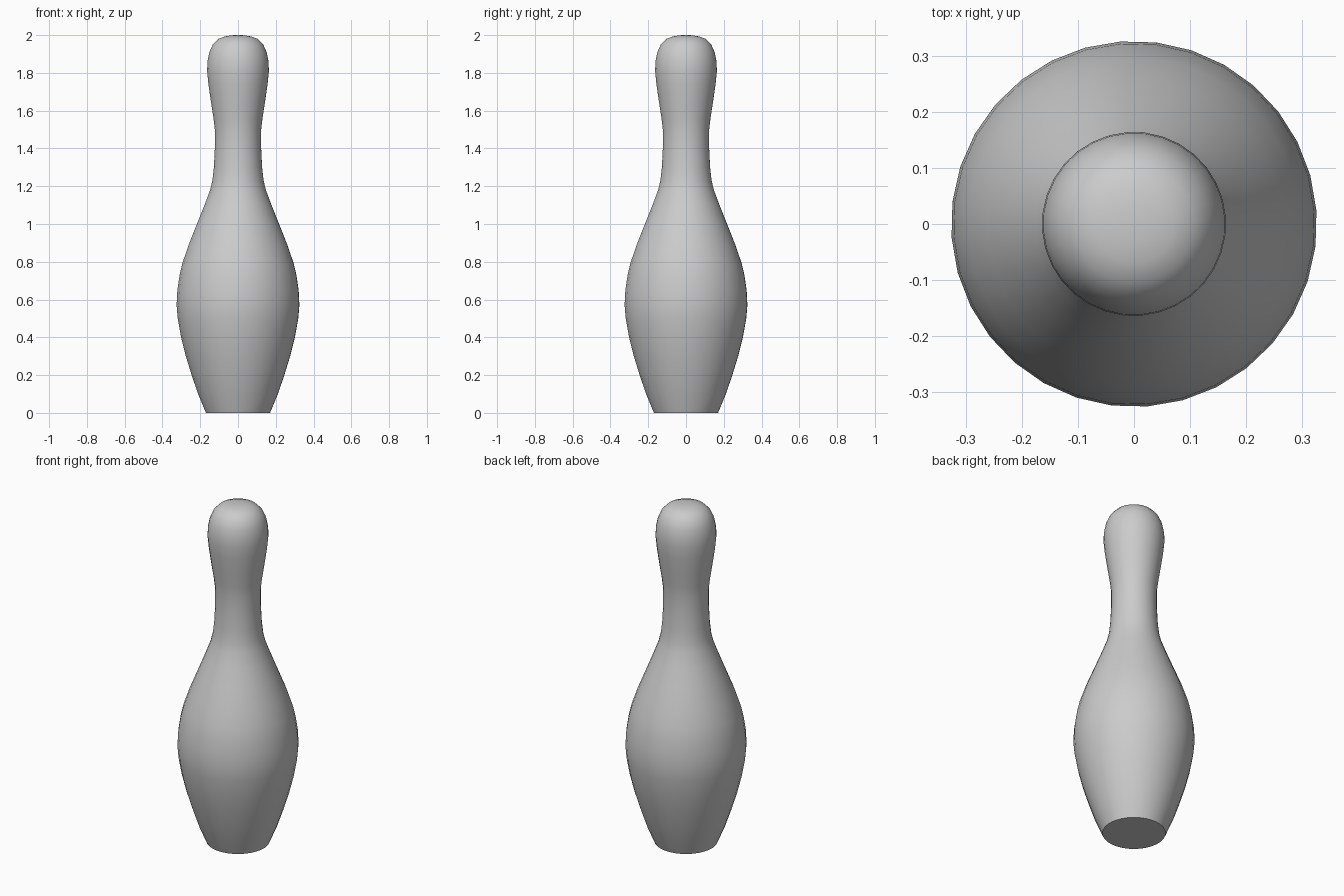
import bpy
import bmesh
import math
from mathutils import Matrix

cube = bpy.data.objects.get("Cube")
if cube:
    bpy.data.objects.remove(cube, do_unlink=True)


def make_material(name, colour):
    mat = bpy.data.materials.new(name)
    mat.use_nodes = True
    mat.diffuse_color = colour
    mat.node_tree.nodes["Principled BSDF"].inputs["Base Color"].default_value = colour
    return mat


SIDES = 32

# Pin outline from base centre to crown, as (radius, height)
PROFILE = [
    (0, 0), (0.17, 0), (0.212, 0.1), (0.246, 0.2), (0.277, 0.3), (0.302, 0.4),
    (0.32, 0.5), (0.326, 0.57), (0.322, 0.65), (0.31, 0.73), (0.296, 0.79),
    (0.262, 0.89), (0.218, 1.0), (0.178, 1.1), (0.148, 1.18), (0.136, 1.23),
    (0.128, 1.3), (0.123, 1.4), (0.123, 1.5), (0.13, 1.56), (0.144, 1.65),
    (0.157, 1.74), (0.164, 1.81), (0.162, 1.86), (0.152, 1.91), (0.134, 1.95),
    (0.105, 1.98), (0.07, 1.993), (0.035, 1.999), (0, 2),
]

# Turn the outline around the vertical axis
bm = bmesh.new()
verts = [bm.verts.new((r, 0, z)) for r, z in PROFILE]
edges = [bm.edges.new(pair) for pair in zip(verts, verts[1:])]
bmesh.ops.spin(bm, geom=verts + edges, cent=(0, 0, 0), axis=(0, 0, 1),
               angle=math.tau, steps=SIDES)
bmesh.ops.remove_doubles(bm, verts=bm.verts, dist=0.0005)
bmesh.ops.recalc_face_normals(bm, faces=bm.faces)
bm.transform(Matrix.Rotation(math.radians(4.2), 4, "Z"))

mesh = bpy.data.meshes.new("pin_body")
bm.to_mesh(mesh)
bm.free()
pin = bpy.data.objects.new("pin_body", mesh)
bpy.context.collection.objects.link(pin)
mesh.materials.append(make_material("plain grey", (0.6, 0.6, 0.6, 1)))

# Smooth body with a crisp rim around the flat base
bpy.ops.object.select_all(action="DESELECT")
pin.select_set(True)
bpy.context.view_layer.objects.active = pin
bpy.ops.object.shade_smooth_by_angle(angle=math.radians(40))
